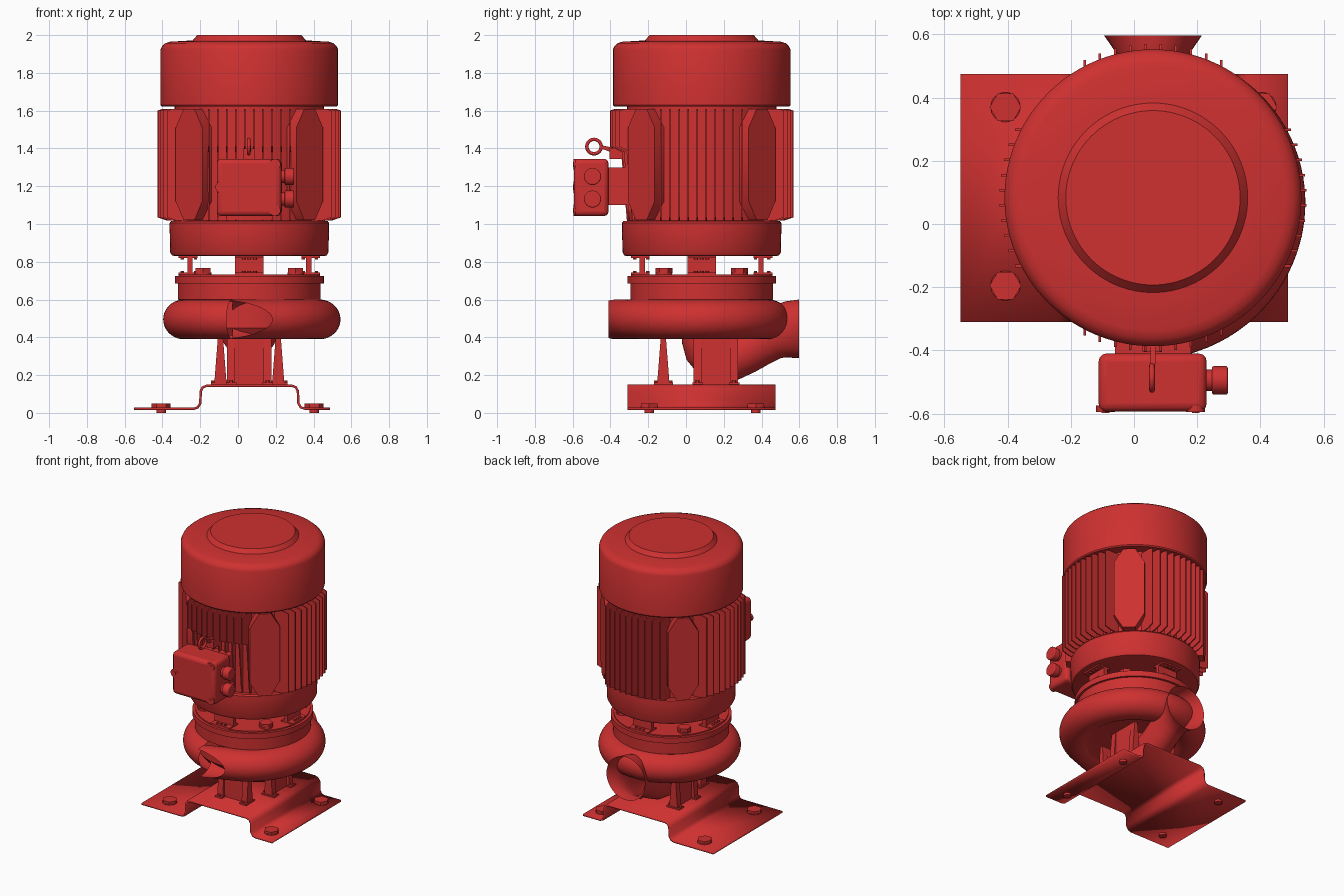
import bpy, bmesh
from math import sin, cos, pi, radians, sqrt
from mathutils import Vector, Matrix

if "Cube" in bpy.data.objects:
    bpy.data.objects.remove(bpy.data.objects["Cube"])

CX, CY = 0.06, 0.083
AXIS = Matrix.Translation((CX, CY, 0))
red = bpy.data.materials.new("red_paint")
red.diffuse_color = (0.62, 0.03, 0.03, 1)
red.use_nodes = True
red.node_tree.nodes["Principled BSDF"].inputs["Base Color"].default_value = red.diffuse_color


def finish(name, bm, angle=32, bevel=0):
    bmesh.ops.recalc_face_normals(bm, faces=bm.faces)
    for f in bm.faces:
        f.smooth = True
    me = bpy.data.meshes.new(name)
    bm.to_mesh(me)
    bm.free()
    me.set_sharp_from_angle(angle=radians(angle))
    me.materials.append(red)
    ob = bpy.data.objects.new(name, me)
    bpy.context.collection.objects.link(ob)
    if bevel:
        m = ob.modifiers.new("bevel", 'BEVEL')
        m.width, m.segments = bevel, 3
    return ob


def around(deg):
    """Frame on the pump axis: local x points outwards, local z is up."""
    return AXIS @ Matrix.Rotation(radians(deg), 4, 'Z')


def lathe(name, profile, n=96):
    bm = bmesh.new()
    vs = [bm.verts.new((r, 0, z)) for r, z in profile]
    es = [bm.edges.new(p) for p in zip(vs, vs[1:])]
    bmesh.ops.spin(bm, geom=vs + es, cent=(0, 0, 0), axis=(0, 0, 1), angle=2 * pi, steps=n)
    bmesh.ops.remove_doubles(bm, verts=bm.verts, dist=1e-5)
    bm.transform(AXIS)
    return finish(name, bm)


def add_box(bm, lo, hi, mat=Matrix()):
    lo, hi = Vector(lo), Vector(hi)
    m = mat @ Matrix.Translation((lo + hi) / 2) @ Matrix.Diagonal((*(hi - lo), 1))
    bmesh.ops.create_cube(bm, size=1, matrix=m)


def add_cyl(bm, loc, r, h, n=32, axis='Z', mat=Matrix(), turn=0):
    rot = {'Z': Matrix(), 'X': Matrix.Rotation(pi / 2, 4, 'Y'), 'Y': Matrix.Rotation(pi / 2, 4, 'X')}[axis]
    bmesh.ops.create_cone(bm, cap_ends=True, segments=n, radius1=r, radius2=r, depth=h,
                          matrix=mat @ Matrix.Translation(loc) @ rot @ Matrix.Rotation(turn, 4, 'Z'))


def add_prism(bm, pts, t0, t1, mat):
    """Outline given as (x, z), extruded along local y from t0 to t1."""
    a = [bm.verts.new(mat @ Vector((x, t0, z))) for x, z in pts]
    b = [bm.verts.new(mat @ Vector((x, t1, z))) for x, z in pts]
    bm.faces.new(a)
    bm.faces.new(b[::-1])
    for i in range(len(a)):
        j = (i + 1) % len(a)
        bm.faces.new((a[i], a[j], b[j], b[i]))


def sweep(path, radii, side, end_dir=None, n=40):
    """Open tube; side is an axis always perpendicular to the path."""
    bm = bmesh.new()
    rings = []
    for i, p in enumerate(path):
        t = (path[min(i + 1, len(path) - 1)] - path[max(i - 1, 0)]).normalized()
        if end_dir and i == len(path) - 1:
            t = end_dir
        w = t.cross(side)
        ru, rv = radii[i]
        rings.append([bm.verts.new(p + side * ru * cos(2 * pi * k / n) + w * rv * sin(2 * pi * k / n))
                      for k in range(n)])
    for a, b in zip(rings, rings[1:]):
        for k in range(n):
            j = (k + 1) % n
            bm.faces.new((a[k], a[j], b[j], b[k]))
    return bm


# folded base plate
bm = bmesh.new()
pts = [(-0.55, 0.022), (-0.235, 0.022), (-0.213, 0.029), (-0.2, 0.05), (-0.197, 0.115),
       (-0.187, 0.135), (-0.165, 0.144), (0.285, 0.144), (0.307, 0.135), (0.317, 0.115),
       (0.32, 0.05), (0.333, 0.029), (0.355, 0.022), (0.488, 0.022)]
rows = [[bm.verts.new((x, y, z)) for x, z in pts] for y in (-0.31, 0.475)]
for i in range(len(pts) - 1):
    bm.faces.new((rows[0][i], rows[0][i + 1], rows[1][i + 1], rows[1][i]))
base = finish("base_plate", bm, 40)
sol = base.modifiers.new("thickness", 'SOLIDIFY')
sol.thickness, sol.offset = 0.013, 0

# base bolts
bm = bmesh.new()
for x in (-0.407, 0.403):
    for y in (-0.195, 0.37):
        add_cyl(bm, (x, y, 0.04), 0.05, 0.022, 6, turn=pi / 6)
        add_cyl(bm, (x, y, 0.031), 0.047, 0.006)
        add_cyl(bm, (x, y, 0.02), 0.025, 0.04)
finish("base_bolts", bm)

# three pump legs: web plate, two tapered ribs and a bolted foot each
bm = bmesh.new()
for deg, r, shift in ((-90, 0.203, 0), (0, 0.153, 0.075), (180, 0.153, -0.075)):
    m = around(deg) @ Matrix.Translation((r, shift, 0))
    add_box(bm, (-0.01, -0.115, 0.15), (0.01, 0.115, 0.43), m)
    for s in (-1, 1):
        t0, t1 = sorted((s * 0.075, s * 0.118))
        add_prism(bm, [(-0.033, 0.15), (0.033, 0.15), (0.012, 0.42), (-0.012, 0.42)], t0, t1, m)
        add_box(bm, (-0.05, t0 - 0.006, 0.15), (0.05, t1 + 0.006, 0.16), m)
        for x in (-0.04, 0.04):
            add_cyl(bm, (x, s * 0.097, 0.164), 0.011, 0.014, 6, mat=m)
finish("pump_legs", bm)

# pump body and upper flange
lathe("pump_body", [(0, 0.425), (0.25, 0.425), (0.33, 0.41), (0.36, 0.45), (0.36, 0.59), (0.378, 0.6),
                    (0.378, 0.685), (0.394, 0.685), (0.394, 0.725), (0.375, 0.725), (0.375, 0.733), (0, 0.733)])

# spiral volute, ending in a straight outlet cut flush at the front
path = []
for i in range(81):
    f = i / 80
    a = radians(-105 - 325 * f)
    r = 0.345 + 0.05 * f ** 2.5
    path.append(Vector((CX + r * cos(a), CY + r * sin(a), 0.495)))
d = Vector((sin(a), -cos(a), 0))
path += [path[-1] + d * 0.1, path[-1] + d * 0.35]
bm = sweep(path, [(0.105, 0.11)] * len(path), Vector((0, 0, 1)))
for co, no in (((0, -0.41, 0), (0, -1, 0)), ):
    bmesh.ops.bisect_plane(bm, geom=bm.verts[:] + bm.edges[:] + bm.faces[:], plane_co=co, plane_no=no, clear_outer=True)
tail = [f for f in bm.faces if f.calc_center_median().y < -0.15 and f.calc_center_median().x < 0.24]
# trim only the outlet tail, leaving the spiral start alone
tail = [f for f in tail if f.calc_center_median().x < 0.2 and
        max((v.co - w.co).length for v in f.verts for w in f.verts) > 0.06]
geom = list({v for f in tail for v in f.verts}) + list({e for f in tail for e in f.edges}) + tail
bmesh.ops.bisect_plane(bm, geom=geom, plane_co=(-0.03, 0, 0), plane_no=(-1, 0, 0), clear_outer=True)
finish("volute", bm)

# suction elbow flaring out to the back
spec = [(0.083, 0.44, 0.105, 0.105), (0.084, 0.38, 0.105, 0.105), (0.098, 0.33, 0.107, 0.107),
        (0.13, 0.293, 0.108, 0.11), (0.18, 0.275, 0.108, 0.112), (0.24, 0.285, 0.108, 0.115),
        (0.31, 0.32, 0.107, 0.117), (0.38, 0.365, 0.105, 0.122), (0.44, 0.405, 0.105, 0.13),
        (0.5, 0.43, 0.108, 0.142), (0.55, 0.44, 0.122, 0.152), (0.597, 0.445, 0.155, 0.155)]
bm = sweep([Vector((CX, y, z)) for y, z, _, _ in spec], [s[2:] for s in spec],
           Vector((1, 0, 0)), Vector((0, 1, 0)))
finish("suction_pipe", bm, 45)

# flange bolts
bm = bmesh.new()
for sx in (-1, 1):
    for sy in (-1, 1):
        p = (CX + sx * 0.245, CY + sy * 0.2)
        add_cyl(bm, (*p, 0.738), 0.044, 0.01)
        add_cyl(bm, (*p, 0.752), 0.045, 0.028, 6)
finish("flange_bolts", bm)

# lantern brackets between pump and motor
bm = bmesh.new()
for deg in (0, 90, 180, 270):
    m = around(deg)
    add_box(bm, (0.3, -0.075, 0.73), (0.328, 0.075, 0.835), m)
    for z in (0.732, 0.82):
        add_box(bm, (0.275, -0.075, z), (0.375, 0.075, z + 0.01), m)
        for x in (0.285, 0.355):
            for t in (-0.03, 0.0, 0.03):
                add_cyl(bm, (x, t, z + (0.012 if z < 0.8 else -0.003)), 0.01, 0.012, 6, mat=m)
finish("lantern_brackets", bm)

lathe("shaft", [(0, 0.72), (0.06, 0.72), (0.06, 0.84), (0, 0.84)], 32)
lathe("motor_end_shield", [(0, 0.83), (0.395, 0.83), (0.41, 0.834), (0.419, 0.85), (0.422, 0.98), (0.422, 1.005),
                           (0.415, 1.015), (0.39, 1.018), (0, 1.018)])
lathe("motor_core", [(0, 1.0), (0.395, 1.0), (0.395, 1.63), (0, 1.63)])
lathe("fan_cover", [(0, 1.622), (0.464, 1.622), (0.47, 1.63), (0.47, 1.924), (0.462, 1.942), (0.445, 1.957),
                    (0.42, 1.965), (0.3, 1.972), (0.276, 2.0), (0, 2.0)])

# cooling fins in four parallel groups; the front ones are shallow behind the box
bm = bmesh.new()
for deg in (0, 90, 180, 270):
    for k in range(-5, 5):
        t = (k + 0.5) * 0.048
        ro = sqrt(0.487 ** 2 - t * t)
        if deg == 270:
            prof = [(0.3, 1.015), (ro - 0.09, 1.02), (ro - 0.06, 1.38), (ro, 1.41), (ro, 1.6), (ro - 0.03, 1.61), (0.3, 1.61)]
        else:
            prof = [(0.3, 1.015), (ro - 0.05, 1.018), (ro, 1.035), (ro, 1.6), (ro - 0.03, 1.61), (0.3, 1.61)]
        add_prism(bm, prof, t - 0.004, t + 0.004, around(deg))
finish("cooling_fins", bm)

# chamfered pads on the four corners of the motor
bm = bmesh.new()
outline = [(-0.04, 1.02), (0.04, 1.02), (0.1, 1.12), (0.1, 1.51), (0.04, 1.61), (-0.04, 1.61), (-0.1, 1.51), (-0.1, 1.12)]
for deg in (45, 135, 225, 315):
    add_prism(bm, outline, 0.3, 0.452, around(deg - 90))
finish("corner_pads", bm)

# terminal box with neck, lid lugs and cable glands
bm = bmesh.new()
add_box(bm, (-0.112, -0.594, 1.042), (0.23, -0.41, 1.345))
finish("terminal_box", bm, 32, 0.025)
bm = bmesh.new()
add_box(bm, (-0.06, -0.42, 1.1), (0.18, -0.28, 1.3))
finish("terminal_neck", bm)
bm = bmesh.new()
for x, z in ((0.195, 1.315), (0.195, 1.072), (-0.09, 1.195)):
    add_cyl(bm, (x, -0.585, z), 0.03, 0.02, 24, 'Y')
    add_cyl(bm, (x, -0.59, z), 0.014, 0.016, 6, 'Y')
finish("lid_screws", bm)
bm = bmesh.new()
for z in (1.252, 1.132):
    add_cyl(bm, (0.24, -0.495, z), 0.034, 0.06, 32, 'X')
    add_cyl(bm, (0.272, -0.495, z), 0.045, 0.05, 32, 'X')
finish("cable_glands", bm, 32, 0.006)

# lifting eye and its bracket
ring = [Vector((0.057, -0.487 + 0.038 * cos(2 * pi * i / 32), 1.41 + 0.038 * sin(2 * pi * i / 32))) for i in range(33)]
bm = sweep(ring, [(0.009, 0.009)] * 33, Vector((1, 0, 0)), n=12)
add_prism(bm, [(0.528, 1.398), (0.528, 1.416), (0.4, 1.39), (0.4, 1.35)], -0.008, 0.008, around(-90))
add_box(bm, (0.027, -0.405, 1.345), (0.088, -0.3, 1.4))
finish("lifting_eye", bm)
